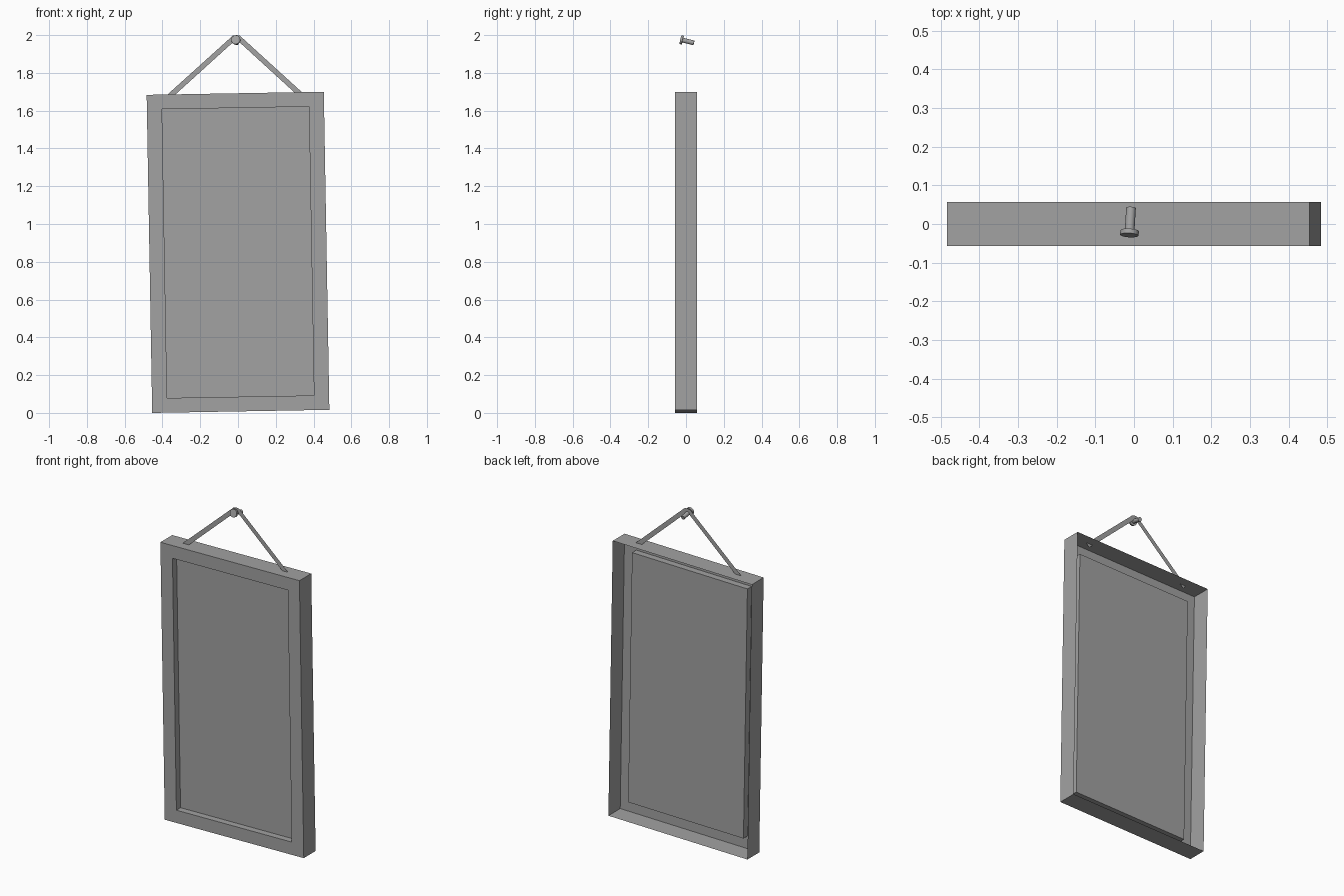
import bpy
import bmesh
import math
from mathutils import Matrix, Vector

cube = bpy.data.objects.get("Cube")
if cube:
    bpy.data.objects.remove(cube, do_unlink=True)

# One plain grey for every part
grey = bpy.data.materials.new("plain grey")
grey.use_nodes = True
colour = (0.36, 0.36, 0.36, 1)
grey.diffuse_color = colour
grey.node_tree.nodes["Principled BSDF"].inputs["Base Color"].default_value = colour


def add_object(name, bm):
    mesh = bpy.data.meshes.new(name)
    bm.to_mesh(mesh)
    bm.free()
    mesh.materials.append(grey)
    obj = bpy.data.objects.new(name, mesh)
    bpy.context.scene.collection.objects.link(obj)
    return obj


def rectangle(bm, width, height, y):
    corners = ((-1, -1), (1, -1), (1, 1), (-1, 1))
    return [bm.verts.new((sx * width / 2, y, sz * height / 2)) for sx, sz in corners]


def bridge(bm, a, b):
    for i in range(4):
        j = (i + 1) % 4
        bm.faces.new((a[i], a[j], b[j], b[i]))


# Frame: thin shell open at the back, hanging slightly crooked
WIDTH, HEIGHT, BORDER, HALF_DEPTH, PANEL_Y = 0.938, 1.684, 0.08, 0.057, -0.017
place = Matrix.Translation((0, 0, 0.85)) @ Matrix.Rotation(math.radians(-1), 4, "Y")
inner_w, inner_h = WIDTH - 2 * BORDER, HEIGHT - 2 * BORDER + 0.005
bm = bmesh.new()
loops = [
    rectangle(bm, WIDTH, HEIGHT, HALF_DEPTH),
    rectangle(bm, WIDTH, HEIGHT, -HALF_DEPTH),
    rectangle(bm, inner_w, inner_h, -HALF_DEPTH),
    rectangle(bm, inner_w, inner_h, PANEL_Y),
]
for outer, inner in zip(loops, loops[1:]):
    bridge(bm, outer, inner)
add_object("frame", bm).matrix_world = place

# Recessed panel closing the opening
bm = bmesh.new()
bm.faces.new(rectangle(bm, inner_w, inner_h, PANEL_Y))
add_object("panel", bm).matrix_world = place

# Hanging strap: flat ribbon bent over the nail
path = [Vector(p) for p in
        ((-0.364, 1.675), (-0.022, 1.984), (-0.008, 1.986), (0.004, 1.984), (0.333, 1.684))]
bm = bmesh.new()
pairs = []
for i, p in enumerate(path):
    ahead = (path[min(i + 1, len(path) - 1)] - p).normalized()
    behind = (p - path[max(i - 1, 0)]).normalized()
    along = (ahead + behind).normalized()
    side = Vector((-along.y, along.x)) * 0.014
    pairs.append([bm.verts.new((q.x, 0, q.y)) for q in (p - side, p + side)])
for a, b in zip(pairs, pairs[1:]):
    bm.faces.new((a[0], b[0], b[1], a[1]))
add_object("hanging_strap", bm)

# Nail: wide head and shank, tilted down towards the back
axis = Vector((0.06, 1, -0.24)).normalized()
turn = axis.to_track_quat("Z", "Y").to_matrix().to_4x4()
head_front = Vector((-0.012, -0.029, 1.976))


def add_cylinder(name, radius, start, end):
    bm = bmesh.new()
    middle = head_front + axis * (start + end) / 2
    bmesh.ops.create_cone(bm, cap_ends=True, segments=16, radius1=radius, radius2=radius,
                          depth=end - start, matrix=Matrix.Translation(middle) @ turn)
    obj = add_object(name, bm)
    bpy.ops.object.select_all(action="DESELECT")
    obj.select_set(True)
    bpy.context.view_layer.objects.active = obj
    bpy.ops.object.shade_smooth_by_angle(angle=math.radians(35))


add_cylinder("nail_head", 0.024, 0, 0.012)
add_cylinder("nail_shank", 0.0125, 0.012, 0.073)
